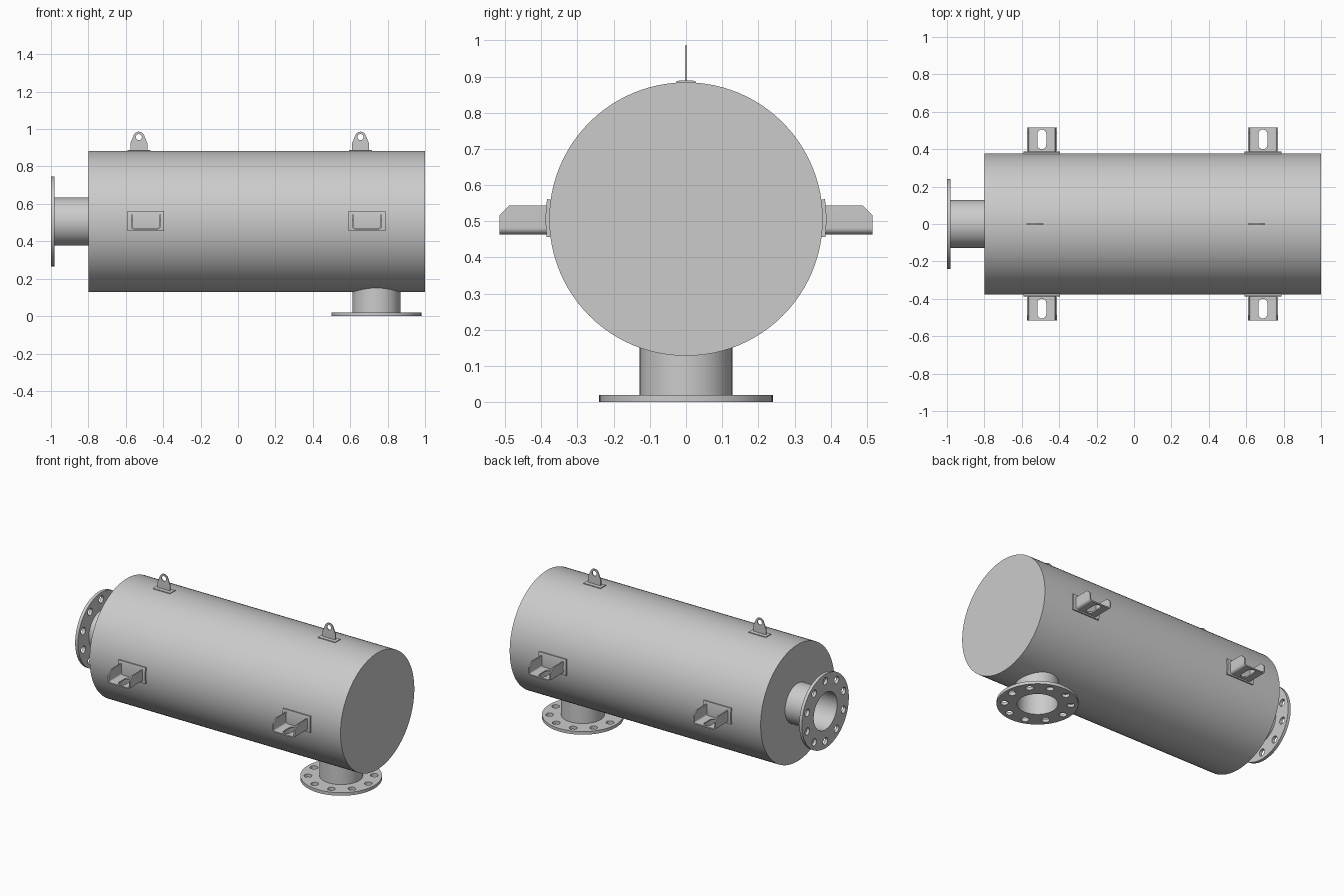
import bpy, bmesh
from math import pi, sin, cos, radians
from mathutils import Matrix

if "Cube" in bpy.data.objects:
    bpy.data.objects.remove(bpy.data.objects["Cube"])

CZ, R = 0.506, 0.378          # vessel axis height and radius
# sketch plane -> world: columns are sketch x, sketch y, extrusion direction
XY = Matrix.Identity(4)
YZ = Matrix(((0, 0, 1, 0), (1, 0, 0, 0), (0, 1, 0, 0), (0, 0, 0, 1)))
XZ = Matrix(((1, 0, 0, 0), (0, 0, -1, 0), (0, 1, 0, 0), (0, 0, 0, 1)))


def arc(cx, cy, r, a0, a1, n):
    return [(cx + r * cos(radians(a0 + (a1 - a0) * i / n)),
             cy + r * sin(radians(a0 + (a1 - a0) * i / n))) for i in range(n + 1)]


def circle(cx, cy, r, n=64):
    return arc(cx, cy, r, 0, 360, n)[:-1]


def evaluated_mesh(ob):
    dg = bpy.context.evaluated_depsgraph_get()
    return bpy.data.meshes.new_from_object(ob.evaluated_get(dg))


def add(name, me):
    me.polygons.foreach_set("use_smooth", [True] * len(me.polygons))
    me.set_sharp_from_angle(angle=radians(30))
    me.name = name
    ob = bpy.data.objects.new(name, me)
    bpy.context.scene.collection.objects.link(ob)
    return ob


def plate(name, loops, start, end, frame):
    """Filled profile (first loop outside, others holes) extruded start..end."""
    cu = bpy.data.curves.new(name, 'CURVE')
    cu.dimensions, cu.fill_mode, cu.extrude = '2D', 'BOTH', abs(end - start) / 2
    for pts in loops:
        sp = cu.splines.new('POLY')
        sp.points.add(len(pts) - 1)
        for p, (x, y) in zip(sp.points, pts):
            p.co = (x, y, 0, 1)
        sp.use_cyclic_u = True
    tmp = bpy.data.objects.new("tmp", cu)
    bpy.context.scene.collection.objects.link(tmp)
    me = evaluated_mesh(tmp)
    bpy.data.objects.remove(tmp)
    bpy.data.curves.remove(cu)
    bm = bmesh.new()
    bm.from_mesh(me)
    bmesh.ops.remove_doubles(bm, verts=bm.verts, dist=1e-5)
    bm.transform(frame @ Matrix.Translation((0, 0, (start + end) / 2)))
    bmesh.ops.recalc_face_normals(bm, faces=bm.faces)
    bm.to_mesh(me)
    bm.free()
    return add(name, me)


# vessel body
bm = bmesh.new()
bmesh.ops.create_cone(bm, cap_ends=True, segments=96, radius1=R, radius2=R, depth=1.8,
                      matrix=Matrix.Translation((0.1, 0, CZ)) @ Matrix.Rotation(pi / 2, 4, 'Y'))
me = bpy.data.meshes.new("vessel_body")
bm.to_mesh(me)
bm.free()
add("vessel_body", me)


# flanged nozzles
def nozzle(name, cx, cy, start, length, frame, first):
    bore = circle(cx, cy, 0.12)
    bolts = [circle(cx + 0.195 * cos(first + i * pi / 5), cy + 0.195 * sin(first + i * pi / 5),
                    0.023, 24) for i in range(10)]
    plate(name + "_flange", [circle(cx, cy, 0.24, 80), bore] + bolts, start, start + 0.02, frame)
    plate(name + "_pipe", [circle(cx, cy, 0.128), bore], start + 0.019, start + length, frame)


nozzle("end_nozzle", 0, CZ, -1.0, 0.205, YZ, pi / 2)
nozzle("bottom_nozzle", 0.74, 0, 0.0, 0.16, XY, 0)


def curved_pad(name, a0, a1, thick, half):
    loop = arc(0, CZ, R + thick, a0, a1, 12) + arc(0, CZ, R - 0.003, a1, a0, 12)
    return plate(name, [loop], -half, half, YZ)


def copy(ob, name, x, turn=0):
    ob2 = bpy.data.objects.new(name, ob.data)
    bpy.context.scene.collection.objects.link(ob2)
    ob2.location.x = x
    ob2.rotation_euler.z = turn


# lifting lugs on top
lug_pad = curved_pad("lifting_pad", 86, 94, 0.005, 0.0615)
lug = plate("lifting_lug",
            [[(-0.045, 0.882), (0.045, 0.882), (0.045, 0.925)]
             + arc(0, 0.956, 0.03, 15, 165, 20) + [(-0.045, 0.925)],
             circle(0, 0.957, 0.016, 32)], -0.003, 0.003, XZ)
for i, x in enumerate((-0.53, 0.655)):
    copy(lug_pad, f"lifting_pad_{i + 1}", x)
    copy(lug, f"lifting_lug_{i + 1}", x)

# support bracket: bent channel with chamfered cheeks and a slotted floor
W, Z0, Z1, T, B = 0.08, 0.464, 0.544, 0.008, 0.018
outer = [(-W, Z1)] + arc(-W + B, Z0 + B, B, 180, 270, 8) + arc(W - B, Z0 + B, B, 270, 360, 8) + [(W, Z1)]
inner = [(W - T, Z1)] + arc(W - B, Z0 + B, B - T, 360, 270, 8) + arc(-W + B, Z0 + B, B - T, 270, 180, 8) + [(-W + T, Z1)]
channel = plate("support_channel", [outer + inner], -0.382, -0.516, XZ)
bm = bmesh.new()
bm.from_mesh(channel.data)
cut = bmesh.ops.bisect_plane(bm, geom=bm.verts[:] + bm.edges[:] + bm.faces[:],
                             plane_co=(0, 0.488, Z1), plane_no=(0, 1, 1), clear_outer=True)
bmesh.ops.holes_fill(bm, edges=[e for e in bm.edges if e.is_boundary])
bmesh.ops.recalc_face_normals(bm, faces=bm.faces)
bm.to_mesh(channel.data)
bm.free()
slot = plate("slot_cutter", [arc(0, 0.481, 0.024, 0, 180, 16) + arc(0, 0.424, 0.024, 180, 360, 16)],
             Z0 - 0.02, Z0 + 0.03, XY)
mod = channel.modifiers.new("slot", 'BOOLEAN')
mod.object, mod.operation, mod.solver = slot, 'DIFFERENCE', 'EXACT'
slotted = add("support_channel_slotted", evaluated_mesh(channel))
pad = curved_pad("support_pad", -7.4, 8.2, 0.01, 0.0985)
for i, x in enumerate((-0.493, 0.689)):
    for side, turn in (("back", 0), ("front", pi)):
        copy(slotted, f"support_channel_{side}_{i + 1}", x, turn)
        copy(pad, f"support_pad_{side}_{i + 1}", x, turn)

# remove the templates
for ob in (lug_pad, lug, channel, slot, slotted, pad):
    bpy.data.objects.remove(ob)
